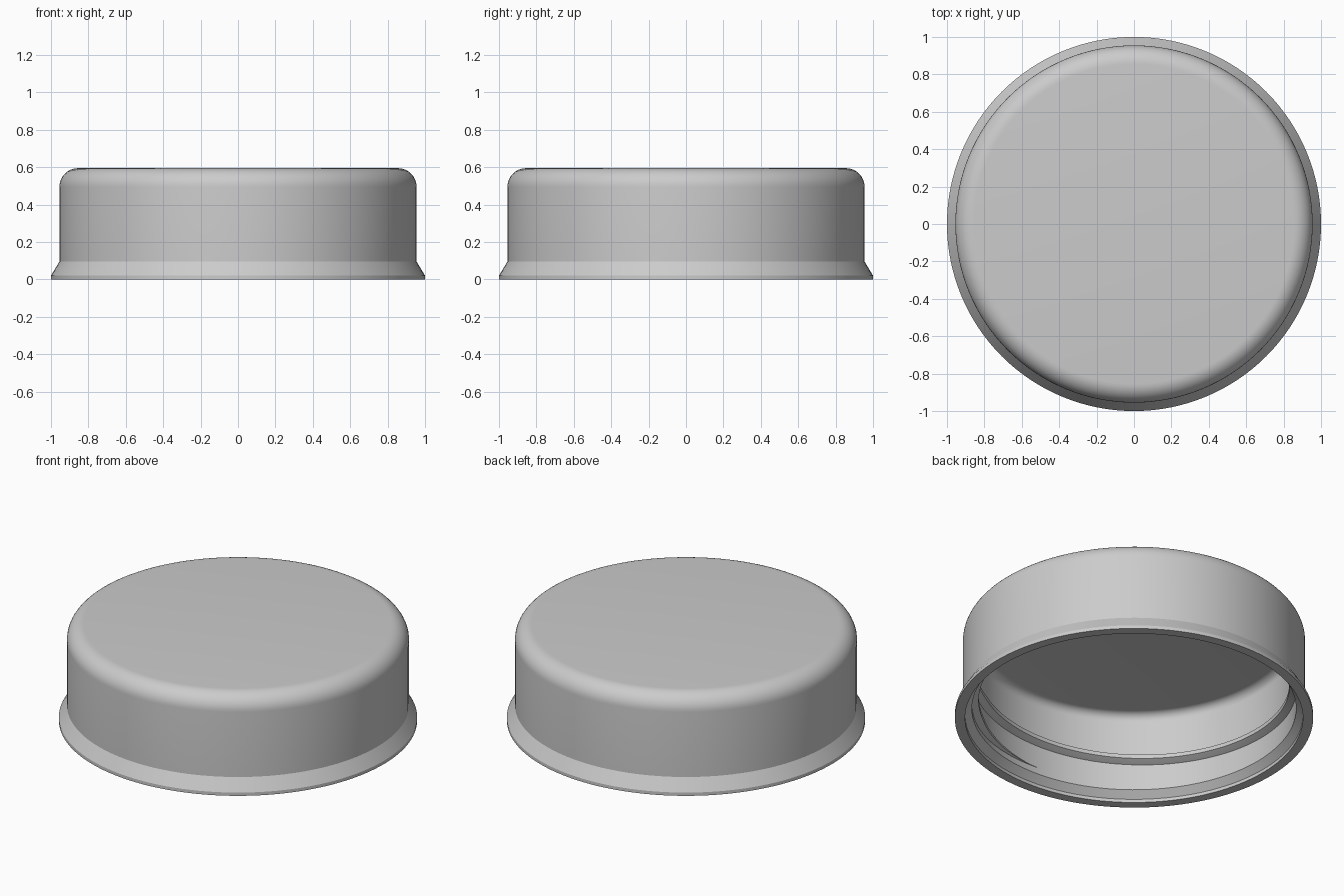
import bpy, bmesh
from math import sin, cos, pi, radians

cube = bpy.data.objects.get("Cube")
if cube:
    bpy.data.objects.remove(cube, do_unlink=True)

grey = bpy.data.materials.new("plain grey")
grey.use_nodes = True
grey.diffuse_color = (0.6, 0.6, 0.6, 1)
grey.node_tree.nodes["Principled BSDF"].inputs["Base Color"].default_value = (0.6, 0.6, 0.6, 1)

WALL = 0.905        # inner wall radius
SEGMENTS = 128


def make_object(name, bm):
    bmesh.ops.recalc_face_normals(bm, faces=bm.faces[:])
    mesh = bpy.data.meshes.new(name)
    bm.to_mesh(mesh)
    bm.free()
    mesh.materials.append(grey)
    obj = bpy.data.objects.new(name, mesh)
    bpy.context.collection.objects.link(obj)
    bpy.ops.object.select_all(action='DESELECT')
    obj.select_set(True)
    bpy.context.view_layer.objects.active = obj
    bpy.ops.object.shade_smooth_by_angle(angle=radians(25))
    return obj


def fillet(r, z, size, steps):
    """Rounded corner from the vertical wall to the flat top."""
    return [(r - size + size * cos(i / steps * pi / 2),
             z - size + size * sin(i / steps * pi / 2)) for i in range(steps + 1)]


# Lid shell: closed wall section turned around the z axis
outside = [(1, 0), (1, 0.02), (0.955, 0.095)] + fillet(0.955, 0.595, 0.1, 10) + [(0, 0.595)]
inside = [(0, 0.545)] + fillet(WALL, 0.545, 0.05, 8)[::-1] + [(WALL, 0.06), (0.943, 0.02), (0.943, 0)]
bm = bmesh.new()


def turn(points):
    verts = [bm.verts.new((r, 0, z)) for r, z in points]
    edges = [bm.edges.new(pair) for pair in zip(verts, verts[1:])]
    bmesh.ops.spin(bm, geom=verts + edges, cent=(0, 0, 0), axis=(0, 0, 1),
                   angle=2 * pi, steps=SEGMENTS, use_merge=False)


turn(outside + inside)
turn([inside[-1], outside[0]])
bmesh.ops.remove_doubles(bm, verts=bm.verts[:], dist=0.0001)
make_object("lid_shell", bm)

# Screw thread: a ridge winding down the inner wall, tapered at both ends
START, SWEEP, STEPS = radians(-19), radians(434), 160
TOP, DROP, TAPER = 0.305, 0.205, 0.09
bm = bmesh.new()
rings = []
for i in range(STEPS + 1):
    t = i / STEPS
    a = START - SWEEP * t
    size = max(0.02, min(1, t / TAPER, (1 - t) / TAPER))
    z = TOP - DROP * t
    section = [(WALL + 0.008, -0.035), (WALL, -0.032), (WALL - 0.038 * size, -0.012),
               (WALL - 0.038 * size, 0.012), (WALL, 0.032), (WALL + 0.008, 0.035)]
    rings.append([bm.verts.new((r * cos(a), r * sin(a), z + h * size)) for r, h in section])
for low, high in zip(rings, rings[1:]):
    for k in range(len(low)):
        n = (k + 1) % len(low)
        bm.faces.new((low[k], low[n], high[n], high[k]))
bm.faces.new(rings[0])
bm.faces.new(rings[-1])
make_object("screw_thread", bm)
